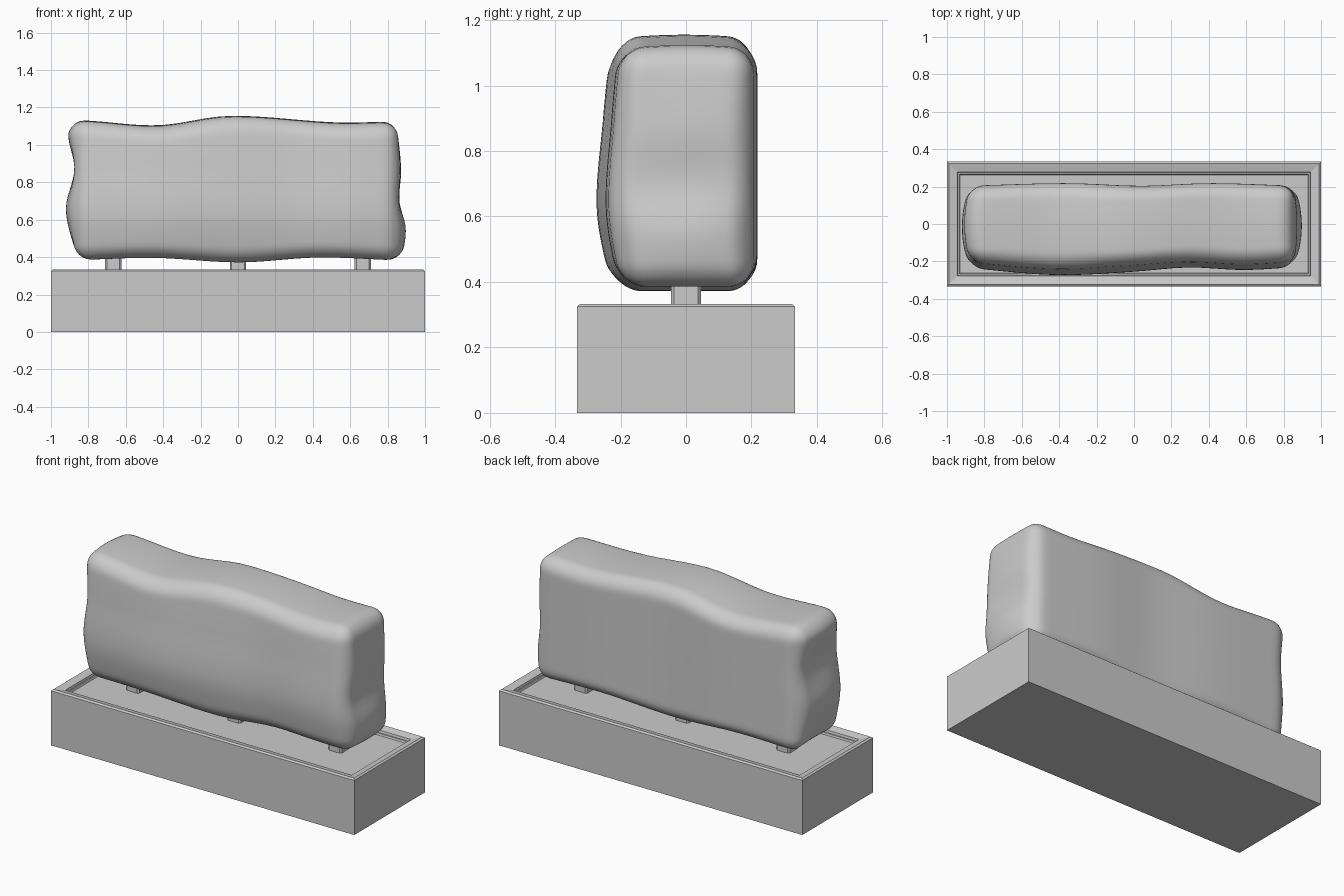
import bpy, bmesh, math
from mathutils import Vector

if "Cube" in bpy.data.objects:
    bpy.data.objects.remove(bpy.data.objects["Cube"])


def curve(pts, t):
    """Smooth curve through (position, value) pairs."""
    t = min(max(t, pts[0][0]), pts[-1][0])
    n = len(pts)
    slope = []
    for i in range(n):
        a, b = pts[max(i - 1, 0)], pts[min(i + 1, n - 1)]
        slope.append((b[1] - a[1]) / (b[0] - a[0]))
    for i in range(n - 1):
        (x0, y0), (x1, y1) = pts[i], pts[i + 1]
        if t <= x1:
            d = x1 - x0
            s = (t - x0) / d
            s2, s3 = s * s, s * s * s
            return ((2 * s3 - 3 * s2 + 1) * y0 + (s3 - 2 * s2 + s) * d * slope[i]
                    + (3 * s2 - 2 * s3) * y1 + (s3 - s2) * d * slope[i + 1])


def finish(name, bm, angle):
    bmesh.ops.recalc_face_normals(bm, faces=bm.faces)
    mesh = bpy.data.meshes.new(name)
    bm.to_mesh(mesh)
    bm.free()
    obj = bpy.data.objects.new(name, mesh)
    bpy.context.collection.objects.link(obj)
    bpy.ops.object.select_all(action='DESELECT')
    obj.select_set(True)
    bpy.context.view_layer.objects.active = obj
    if angle:
        bpy.ops.object.shade_smooth_by_angle(angle=math.radians(angle))
    return obj


# Plinth: nested rectangles form the chamfer, rim, stepped groove and floor
def make_plinth():
    profile = [(0, 0), (0, 0.325), (0.01, 0.333), (0.055, 0.322), (0.058, 0.308),
               (0.066, 0.308), (0.07, 0.298)]
    bm = bmesh.new()
    rings = []
    for inset, z in profile:
        x, y = 1 - inset, 0.333 - inset
        rings.append([bm.verts.new(c) for c in
                      ((-x, -y, z), (x, -y, z), (x, y, z), (-x, y, z))])
    for a, b in zip(rings, rings[1:]):
        for i in range(4):
            j = (i + 1) % 4
            bm.faces.new((a[i], a[j], b[j], b[i]))
    bm.faces.new(rings[0])
    bm.faces.new(rings[-1])
    finish("plinth", bm, 0)


# Support pegs between plinth and stone
def make_peg(name, x):
    bm = bmesh.new()
    bmesh.ops.create_cube(bm, size=1)
    for v in bm.verts:
        v.co = Vector((v.co.x * 0.088 + x, v.co.y * 0.092, v.co.z * 0.13 + 0.36))
    upright = [e for e in bm.edges if abs(e.verts[0].co.z - e.verts[1].co.z) > 0.1]
    bmesh.ops.bevel(bm, geom=upright, offset=0.01, segments=1, affect='EDGES')
    finish(name, bm, 0)


# Stone outlines, read along each axis
TOP = [(-0.9, 1.13), (-0.78, 1.13), (-0.4, 1.105), (-0.02, 1.155), (0.55, 1.12), (0.85, 1.125)]
BOTTOM = [(-0.85, 0.385), (-0.45, 0.396), (0, 0.372), (0.42, 0.398), (0.85, 0.383)]
FRONT = [(-0.87, -0.235), (-0.4, -0.272), (0, -0.255), (0.3, -0.232), (0.6, -0.245), (0.85, -0.232)]
FRONT_Z = [(0.38, 0.84), (0.62, 1), (0.9, 0.93), (1.12, 0.85)]
BACK = [(-0.85, 0.205), (-0.35, 0.218), (0.05, 0.204), (0.42, 0.218), (0.85, 0.205)]
LEFT = [(0.38, -0.855), (0.65, -0.92), (0.87, -0.875), (1.04, -0.907), (1.12, -0.90)]
RIGHT = [(0.38, 0.875), (0.55, 0.897), (0.7, 0.863), (0.87, 0.872), (1.1, 0.85)]


# Stone block: rounded box warped to the outlines
def make_stone():
    half, radius = Vector((0.87, 0.22, 0.375)), 0.08
    bm = bmesh.new()
    bmesh.ops.create_cube(bm, size=2)
    bmesh.ops.subdivide_edges(bm, edges=bm.edges[:], cuts=35, use_grid_fill=True)
    for v in bm.verts:
        p = Vector([half[i] * math.sin(math.pi / 2 * v.co[i]) for i in range(3)])
        core = Vector([min(max(p[i], radius - half[i]), half[i] - radius) for i in range(3)])
        p = core + (p - core).normalized() * radius
        u = [(p[i] / half[i] + 1) / 2 for i in range(3)]
        top = curve(TOP, p.x) - 0.012 * (p.y / 0.22) ** 2
        bottom = curve(BOTTOM, p.x)
        z = bottom + (top - bottom) * u[2]
        front = curve(FRONT, p.x) * curve(FRONT_Z, z)
        back = curve(BACK, p.x)
        y = front + (back - front) * u[1]
        bulge = 1 - 0.8 * min(1, (p.y / 0.2) ** 2)
        left = -0.875 + (curve(LEFT, z) + 0.875) * bulge
        right = 0.855 + (curve(RIGHT, z) - 0.855) * bulge
        v.co = (left + (right - left) * u[0], y, z)
    finish("stone_block", bm, 40)


make_plinth()
for side, px in (("left", -0.667), ("middle", 0), ("right", 0.667)):
    make_peg(side + "_peg", px)
make_stone()
